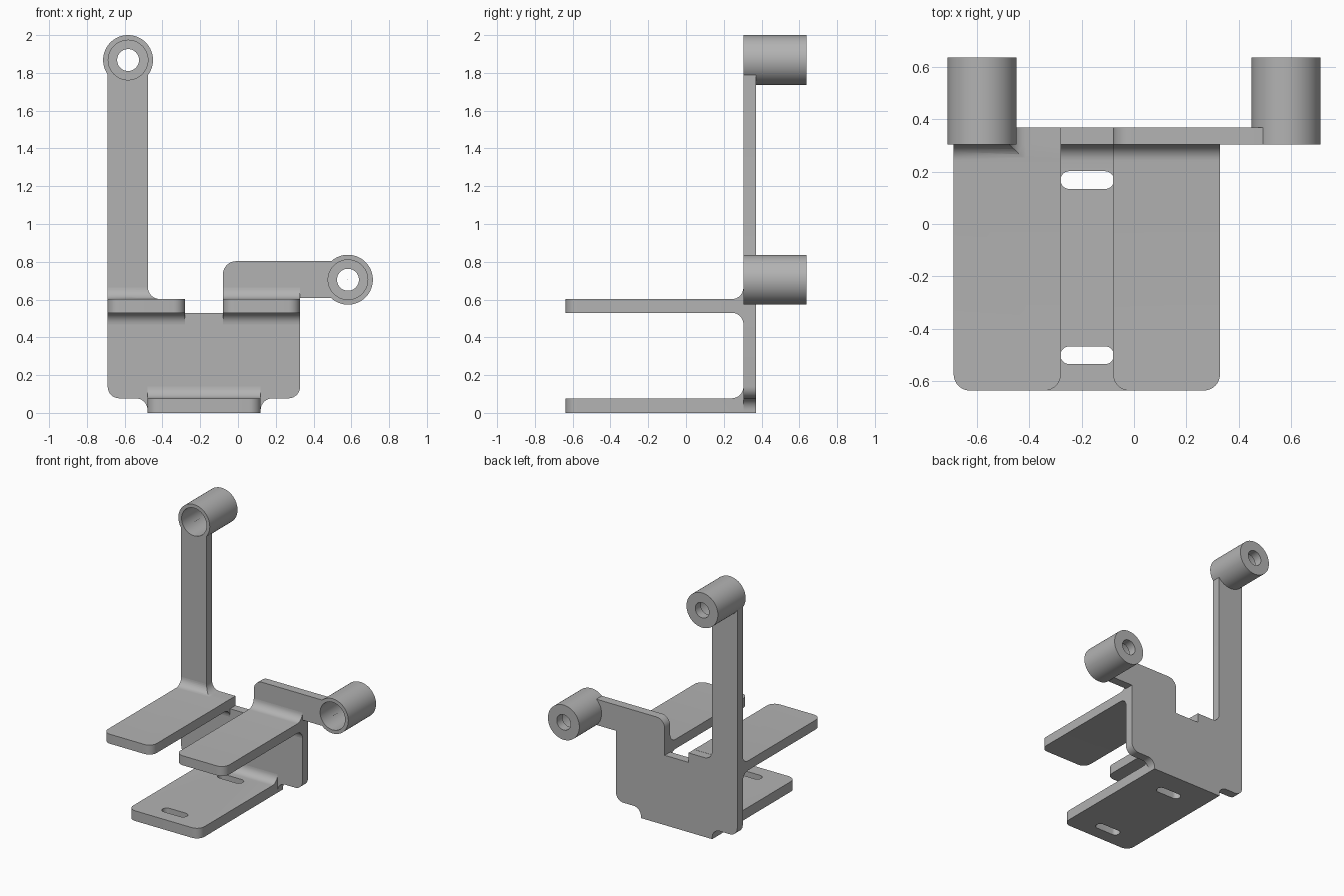
import bpy, bmesh, math
from mathutils import Vector, Matrix

if "Cube" in bpy.data.objects:
    bpy.data.objects.remove(bpy.data.objects["Cube"])

grey = bpy.data.materials.new("plain grey")
grey.use_nodes = True
grey.diffuse_color = (0.45, 0.45, 0.45, 1)
grey.node_tree.nodes["Principled BSDF"].inputs["Base Color"].default_value = (0.45, 0.45, 0.45, 1)

Y0, Y1, FRONT, BACK = 0.304, 0.37, -0.637, 0.637
R = 0.062          # bend and corner radius
BOSS_R = 0.132
BOSSES = {"upper_boss": (-0.582, 1.868), "side_boss": (0.582, 0.705)}


def rounded(points, steps=8):
    """Round the corners of a polygon given as (u, v, radius)."""
    out = []
    for i, (u, v, r) in enumerate(points):
        p = Vector((u, v))
        if not r:
            out.append(p)
            continue
        a = (Vector(points[i - 1][:2]) - p).normalized()
        b = (Vector(points[(i + 1) % len(points)][:2]) - p).normalized()
        half = a.angle(b) / 2
        centre = p + (a + b).normalized() * r / math.sin(half)
        start = p + a * r / math.tan(half) - centre
        end = p + b * r / math.tan(half) - centre
        turn = start.angle_signed(end)
        for k in range(steps + 1):
            out.append(centre + Matrix.Rotation(-turn * k / steps, 2) @ start)
    return out


def prism(name, points, axis, lo, hi):
    """Extrude an outline along x (from yz), y (from xz) or z (from xy)."""
    place = {"x": lambda u, v, w: (w, u, v),
             "y": lambda u, v, w: (u, w, v),
             "z": lambda u, v, w: (u, v, w)}[axis]
    bm = bmesh.new()
    face = bm.faces.new([bm.verts.new(place(p.x, p.y, lo)) for p in rounded(points)])
    grown = bmesh.ops.extrude_face_region(bm, geom=[face])["geom"]
    bmesh.ops.translate(bm, vec=place(0, 0, hi - lo),
                        verts=[g for g in grown if isinstance(g, bmesh.types.BMVert)])
    return finish(name, bm)


def finish(name, bm):
    bmesh.ops.recalc_face_normals(bm, faces=bm.faces)
    mesh = bpy.data.meshes.new(name)
    bm.to_mesh(mesh)
    bm.free()
    mesh.materials.append(grey)
    obj = bpy.data.objects.new(name, mesh)
    bpy.context.collection.objects.link(obj)
    return obj


def cut(obj, tool, operation="DIFFERENCE"):
    """Apply a boolean and drop the tool."""
    mod = obj.modifiers.new("cut", "BOOLEAN")
    mod.operation, mod.solver, mod.object = operation, "EXACT", tool
    bpy.context.view_layer.objects.active = obj
    bpy.ops.object.modifier_apply(modifier=mod.name)
    bpy.data.objects.remove(tool)


def tube(name, x, z, rings):
    """Revolve a closed (radius, y) section about a y axis."""
    bm = bmesh.new()
    verts = [bm.verts.new((r, y, 0)) for r, y in rings]
    edges = [bm.edges.new((verts[i - 1], verts[i])) for i in range(len(verts))]
    bmesh.ops.spin(bm, geom=verts + edges, cent=(0, 0, 0), axis=(0, 1, 0),
                   angle=math.tau, steps=64)
    bmesh.ops.remove_doubles(bm, verts=bm.verts, dist=0.0001)
    bmesh.ops.translate(bm, verts=bm.verts, vec=(x, 0, z))
    return finish(name, bm)


# Upright plate with the tall arm and the side arm
back_plate = prism("back_plate", [
    (-0.69, 1.868, 0), (-0.477, 1.868, 0), (-0.477, 0.602, R), (-0.28, 0.602, 0),
    (-0.28, 0.53, 0), (-0.08, 0.53, 0), (-0.08, 0.803, 0.07), (0.582, 0.803, 0),
    (0.582, 0.607, 0), (0.329, 0.607, 0), (0.329, 0.077, R), (0.12, 0.077, R),
    (0.12, 0, 0), (-0.479, 0, 0), (-0.479, 0.077, R), (-0.69, 0.077, R)], "y", Y0, Y1)

# Hollow bosses, wide bore in front and narrow hole behind
parts = [back_plate]
for name, (x, z) in BOSSES.items():
    cut(back_plate, tube("cutter", x, z, [
        (0.001, 0), (BOSS_R - 0.001, 0), (BOSS_R - 0.001, 1), (0.001, 1)]))
    parts.append(tube(name, x, z, [
        (BOSS_R, Y0), (BOSS_R, BACK), (0.058, BACK), (0.058, BACK - 0.066),
        (0.105, BACK - 0.066), (0.105, Y0)]))


# Shelves with filleted roots and rounded front corners
def shelf(name, x0, x1, z0, z1, below=True):
    section = [(FRONT - 0.1, z0, 0), (FRONT - 0.1, z1, 0), (Y0, z1, R), (Y0, z1 + R, 0)]
    section += [(Y0, z0 - R, 0), (Y0, z0, R)] if below else [(Y0, z0, 0)]
    obj = prism(name, section, "x", x0 - 0.1, x1 + 0.1)
    plan = [(x0, FRONT, R), (x1, FRONT, R), (x1, 1, 0), (x0, 1, 0)]
    cut(obj, prism("cutter", plan, "z", -1, 2), "INTERSECT")
    parts.append(obj)
    return obj


left_shelf = shelf("tall_arm_shelf", -0.69, -0.28, 0.53, 0.602)
# Trim the upper fillet to the curve at the foot of the tall arm
cut(left_shelf, prism("cutter", [
    (-1, 0, 0), (0, 0, 0), (0, 0.603, 0), (-0.477, 0.603, R),
    (-0.477, 1, 0), (-1, 1, 0)], "y", -1, 1), "INTERSECT")
shelf("side_arm_shelf", -0.08, 0.329, 0.53, 0.602)
base = shelf("base_shelf", -0.479, 0.12, 0, 0.077, below=False)

# Slots in the base shelf
for y in (0.168, -0.502):
    w, h = 0.102, 0.034
    cut(base, prism("cutter", [
        (-0.179 + sx * w, y + sy * h, h * 0.98)
        for sx, sy in ((-1, -1), (1, -1), (1, 1), (-1, 1))], "z", -1, 1))

# Smooth curved faces, keep the edges sharp
for obj in parts:
    bpy.ops.object.select_all(action="DESELECT")
    obj.select_set(True)
    bpy.context.view_layer.objects.active = obj
    bpy.ops.object.shade_smooth_by_angle(angle=math.radians(30))
